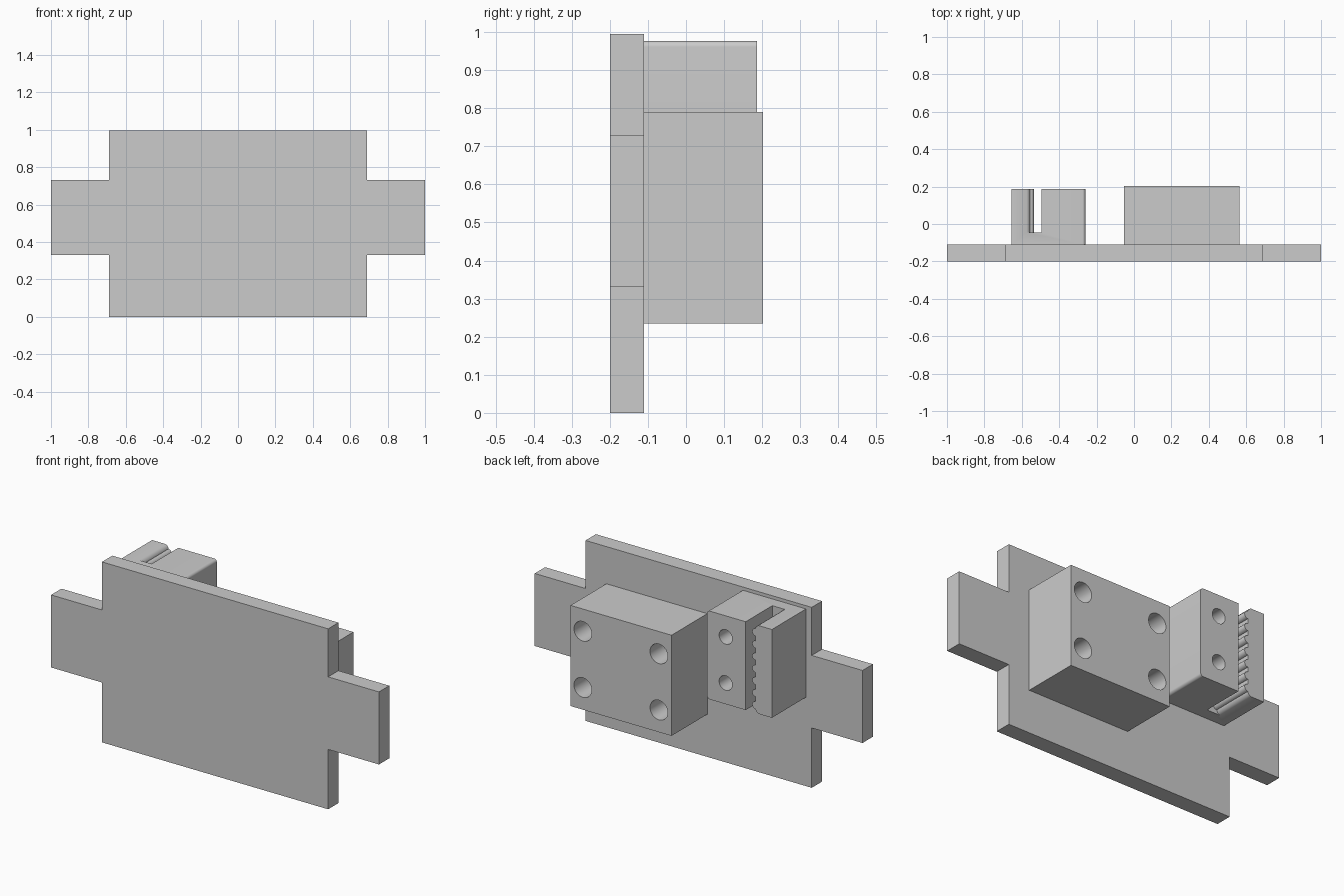
import bpy, bmesh, math

if "Cube" in bpy.data.objects:
    bpy.data.objects.remove(bpy.data.objects["Cube"])

def prism(name, pts, y0, y1):
    """Extrude an x-z outline from y0 to y1."""
    bm = bmesh.new()
    face = bm.faces.new([bm.verts.new((x, y0, z)) for x, z in pts])
    ext = bmesh.ops.extrude_face_region(bm, geom=[face])
    verts = [g for g in ext["geom"] if isinstance(g, bmesh.types.BMVert)]
    bmesh.ops.translate(bm, verts=verts, vec=(0, y1 - y0, 0))
    bmesh.ops.recalc_face_normals(bm, faces=bm.faces)
    me = bpy.data.meshes.new(name)
    bm.to_mesh(me)
    bm.free()
    ob = bpy.data.objects.new(name, me)
    bpy.context.collection.objects.link(ob)
    return ob

def arc(cx, cz, r, a0, a1, n=8):
    return [(cx + r * math.cos(math.radians(a0 + (a1 - a0) * i / n)),
             cz + r * math.sin(math.radians(a0 + (a1 - a0) * i / n))) for i in range(n + 1)]

def cut(ob, cutter):
    cutter.hide_render = True
    mod = ob.modifiers.new("cut", 'BOOLEAN')
    mod.operation = 'DIFFERENCE'
    mod.solver = 'EXACT'
    mod.object = cutter
    bpy.context.view_layer.objects.active = ob
    bpy.ops.object.modifier_apply(modifier=mod.name)
    bpy.data.objects.remove(cutter)

def drill(ob, x, z, r):
    cut(ob, prism("hole_cutter", arc(x, z, r, 0, 360, 32)[:-1], -0.15, 0.3))

def smooth(ob):
    bpy.ops.object.select_all(action='DESELECT')
    ob.select_set(True)
    bpy.context.view_layer.objects.active = ob
    bpy.ops.object.shade_smooth_by_angle(angle=math.radians(35))

# Back plate with a tab on each side
half = [(0.69, 0), (0.69, 0.33), (1, 0.33), (1, 0.73), (0.69, 0.73), (0.69, 0.995)]
prism("mounting_plate", half + [(-x, z) for x, z in reversed(half)], -0.2, -0.11)

# Large block with four screw holes
block = prism("screw_block", [(-0.053, 0.235), (0.563, 0.235), (0.563, 0.79), (-0.053, 0.79)],
              -0.11, 0.202)
for sx in (-1, 1):
    for sz in (-1, 1):
        drill(block, 0.256 + sx * 0.232, 0.512 + sz * 0.155, 0.054)
smooth(block)

# Belt clamp, rounded on its outer edge
bot, top, r = 0.49, 0.977, 0.016
mid = (bot + top) / 2
clamp = prism("belt_clamp", [(-0.655, bot)] + arc(-0.26 - r, bot + r, r, -90, 0)
              + arc(-0.26 - r, top - r, r, 0, 90) + [(-0.655, top)], -0.11, 0.187)

# Toothed slot: straight right wall, seven rounded teeth on the left wall
slot = [(-0.495, top + 0.05), (-0.495, bot - 0.05), (-0.575, bot - 0.05),
        (-0.575, bot - 0.001), (-0.563, bot + 0.006), (-0.555, bot + 0.018)]
for i in range(-3, 4):
    slot += arc(-0.555, mid + i * 0.067, 0.0205, -90, 90)
slot += [(-0.555, top - 0.018), (-0.563, top - 0.006), (-0.575, top + 0.001), (-0.575, top + 0.05)]
cut(clamp, prism("slot_cutter", slot, -0.045, 0.3))

# Two screw holes in the clamp
for sz in (-1, 1):
    drill(clamp, -0.373, mid + sz * 0.127, 0.04)
smooth(clamp)
